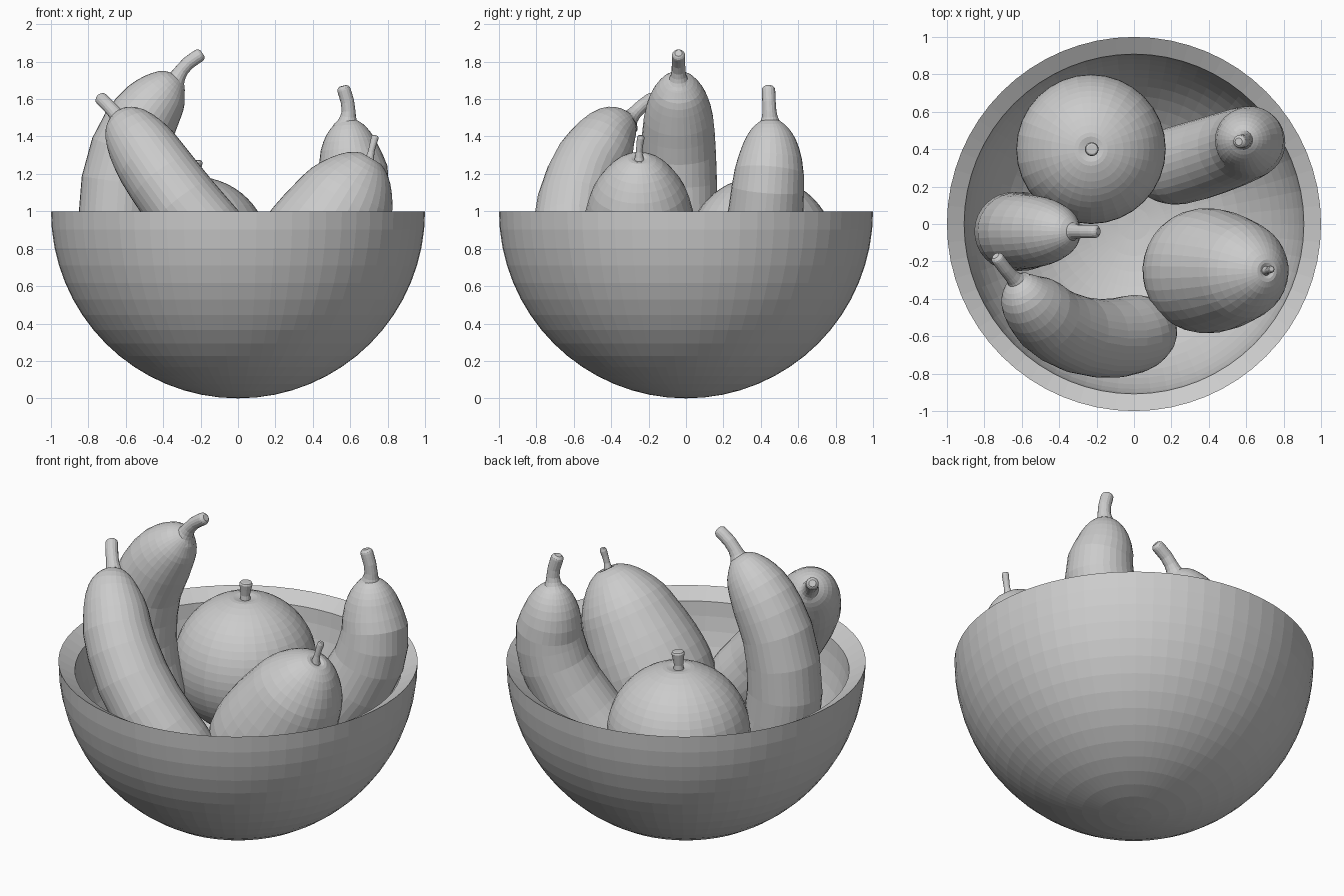
import bpy, bmesh, math
from mathutils import Vector

if "Cube" in bpy.data.objects:
    bpy.data.objects.remove(bpy.data.objects["Cube"])

grey = bpy.data.materials.new("plain grey")
grey.diffuse_color = (0.6, 0.6, 0.6, 1)
grey.use_nodes = True
grey.node_tree.nodes["Principled BSDF"].inputs["Base Color"].default_value = grey.diffuse_color


def finish(bm, name):
    bmesh.ops.remove_doubles(bm, verts=bm.verts, dist=1e-5)
    bmesh.ops.recalc_face_normals(bm, faces=bm.faces)
    mesh = bpy.data.meshes.new(name)
    bm.to_mesh(mesh)
    bm.free()
    mesh.materials.append(grey)
    bpy.context.collection.objects.link(bpy.data.objects.new(name, mesh))


def spline(points, steps):
    """Catmull-Rom curve through points of any dimension."""
    p = [Vector(q) for q in points]
    p = [p[0] * 2 - p[1]] + p + [p[-1] * 2 - p[-2]]
    out = []
    for a, b, c, d in zip(p, p[1:], p[2:], p[3:]):
        for i in range(steps):
            t = i / steps
            out.append((b * 2 + (c - a) * t + (a * 2 - b * 5 + c * 4 - d) * t * t
                        + (b * 3 - a - c * 3 + d) * t ** 3) * 0.5)
    return out + [p[-2]]


def sweep(name, path, profile, sides=32, smooth=2):
    """Round section along a path; profile is (fraction of length, radius)."""
    pts = spline(path, 20)
    lengths = [0]
    for a, b in zip(pts, pts[1:]):
        lengths.append(lengths[-1] + (b - a).length)
    bm = bmesh.new()
    rings = []
    tangent = (pts[1] - pts[0]).normalized()
    side = tangent.orthogonal().normalized()
    for f, r in spline(profile, smooth):
        s = min(max(f, 0), 1) * lengths[-1]
        i = 0
        while i < len(pts) - 2 and lengths[i + 1] < s:
            i += 1
        seg = pts[i + 1] - pts[i]
        centre = pts[i] + seg * ((s - lengths[i]) / (lengths[i + 1] - lengths[i]))
        t = seg.normalized()
        side = tangent.rotation_difference(t) @ side
        side = (side - t * side.dot(t)).normalized()
        tangent = t
        up = t.cross(side)
        r = max(r, 0.0005)
        rings.append([bm.verts.new(centre + (side * math.cos(k * math.tau / sides)
                                             + up * math.sin(k * math.tau / sides)) * r)
                      for k in range(sides)])
    for a, b in zip(rings, rings[1:]):
        for k in range(sides):
            n = (k + 1) % sides
            bm.faces.new((a[k], a[n], b[n], b[k]))
    bm.faces.new(rings[0][::-1])
    bm.faces.new(rings[-1])
    finish(bm, name)


# Bowl: half sphere with a rim that slopes inwards
bm = bmesh.new()
N = 16
outer = [(math.sin(a), 1 - math.cos(a)) for a in (i * math.pi / 2 / N for i in range(N + 1))]
low = math.pi / 2 - 0.06
inner = [(0.91 * math.sin(a), 1 - 0.91 * math.cos(a)) for a in (low * i / N for i in range(N, -1, -1))]
verts = [bm.verts.new((x, 0, z)) for x, z in outer + inner]
edges = [bm.edges.new(e) for e in zip(verts, verts[1:])]
bmesh.ops.spin(bm, geom=verts + edges, cent=(0, 0, 0), axis=(0, 0, 1),
               angle=math.tau, steps=64)
finish(bm, "bowl")

# Long curved fruits, each from neck to tip, with a bent stalk
LONG = [(0, .04), (.02, .08), (.055, .12), (.11, .155), (.2, .185), (.35, .2), (.6, .21),
        (.8, .21), (.88, .19), (.94, .15), (.98, .09), (1, 0)]
STALK = [(0, .075), (.12, .05), (.35, .037), (.8, .036), (.94, .034), (1, .02)]
long_fruits = {
    "left": ([(-.32, -.04, 1.71), (-.385, -.04, 1.645), (-.5, -.04, 1.5), (-.6, -.04, 1.3),
              (-.64, -.04, 1.1), (-.645, -.04, 1.0), (-.62, -.04, .8), (-.54, -.04, .6),
              (-.45, -.04, .48)],
             [(-.345, -.04, 1.685), (-.28, -.04, 1.78), (-.19, -.04, 1.845)]),
    "front": ([(-.63, -.3, 1.5), (-.57, -.4, 1.42), (-.5, -.47, 1.32), (-.42, -.54, 1.2),
               (-.27, -.6, 1.0), (-.1, -.61, .8), (.05, -.57, .62), (.15, -.52, .48)],
              [(-.615, -.32, 1.475), (-.68, -.25, 1.55), (-.74, -.17, 1.61)]),
    "back": ([(.585, .45, 1.49), (.6, .45, 1.3), (.62, .44, 1.15), (.57, .42, .95),
              (.43, .37, .72), (.22, .31, .48), (0, .28, .36)],
             [(.585, .45, 1.46), (.59, .445, 1.56), (.56, .44, 1.67)]),
}
for place, (body, stalk) in long_fruits.items():
    sweep(place + "_long_fruit", body, LONG)
    sweep(place + "_long_fruit_stalk", stalk, STALK, sides=16)

# Round fruit with a dimple on top
ball = [((1 - math.cos(a)) / 2, .4 * math.sin(a)) for a in (math.pi * i / 14 for i in range(14))]
sweep("round_fruit", [(-.23, .4, .38), (-.23, .4, 1.185)],
      ball + [(.985, .05), (.97, 0)])
sweep("round_fruit_stalk", [(-.23, .4, 1.14), (-.23, .4, 1.2), (-.225, .4, 1.275)],
      [(0, .035), (.4, .026), (.9, .037), (1, .025)], sides=16)

# Pear leaning on the right side of the bowl
sweep("pear", [(.216, -.25, .434), (.719, -.25, 1.296)],
      [(0, 0), (.01, .075), (.03, .14), (.1, .245), (.2, .31), (.33, .335), (.5, .32), (.66, .285),
       (.78, .25), (.88, .19), (.95, .125), (.985, .06), (.98, .03), (.97, 0)])
sweep("pear_stalk", [(.7, -.25, 1.26), (.715, -.25, 1.33), (.735, -.24, 1.405)],
      [(0, .03), (.4, .017), (.9, .02), (1, .013)], sides=16)
